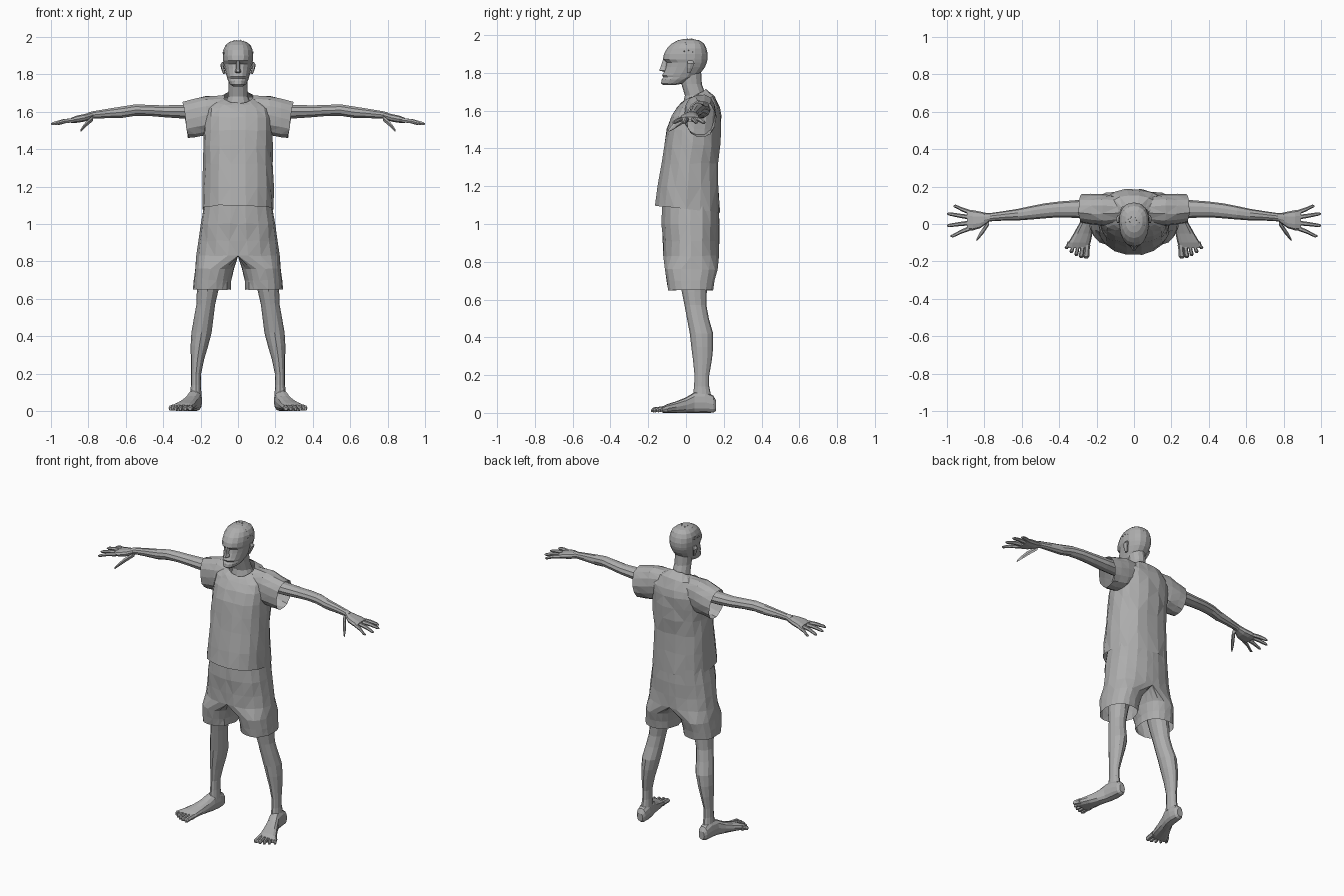
import bpy, bmesh, math, random
from mathutils import Vector, Matrix

random.seed(4)
grey = bpy.data.materials.new("plain_grey")
grey.diffuse_color = (0.42, 0.42, 0.42, 1)


def finish(name, bm, mirror=False):
    bmesh.ops.recalc_face_normals(bm, faces=bm.faces)
    me = bpy.data.meshes.new(name)
    bm.to_mesh(me)
    bm.free()
    me.materials.append(grey)
    ob = bpy.data.objects.new(name, me)
    bpy.context.collection.objects.link(ob)
    if mirror:
        ob.modifiers.new("mirror", 'MIRROR')
    return ob


def power(v, p):
    return math.copysign(abs(v) ** p, v)


def loft(name, rings, axis='z', n=10, p=1.0, caps=True, mirror=False,
         clamp=False, jitter=0.0, taper=0.0):
    """Skin oval rings (x, y, z, half_a, half_b, tilt) that cross the given axis."""
    bm = bmesh.new()
    loops = []
    for x, y, z, a, b, *t in rings:
        tilt = t[0] if t else 0
        loop = []
        for i in range(n):
            ang = 2 * math.pi * i / n
            c, s = power(math.cos(ang), p), power(math.sin(ang), p)
            u, v, w = a * c * (1 + taper * s), b * s, tilt * s
            off = {'z': (u, v, w), 'x': (w, u, v), 'y': (u, w, v)}[axis]
            co = Vector((x, y, z)) + Vector(off)
            if jitter:
                co += Vector([random.uniform(-jitter, jitter) for _ in range(3)])
            if clamp and (co.x < 0.006):
                co.x = 0
            loop.append(bm.verts.new(co))
        loops.append(loop)
    for l0, l1 in zip(loops, loops[1:]):
        for i in range(n):
            j = (i + 1) % n
            bm.faces.new((l0[i], l0[j], l1[j], l1[i]))
    if caps:
        bm.faces.new(loops[0])
        bm.faces.new(loops[-1])
    bmesh.ops.recalc_face_normals(bm, faces=bm.faces)
    if clamp:  # remove the wall on the centre line
        wall = [f for f in bm.faces if all(v.co.x < 1e-5 for v in f.verts)]
        bmesh.ops.delete(bm, geom=wall, context='FACES')
    if jitter:
        bmesh.ops.triangulate(bm, faces=bm.faces)
    return finish(name, bm, mirror)


def upright(rows):
    """Rows of (z, half_width, y_front, y_back, tilt) to rings."""
    return [(0, (f + k) / 2, z, w, (k - f) / 2, *t) for z, w, f, k, *t in rows]


# Shirt body, open at hem and neck
loft("shirt_body", upright([
    (1.08, .192, -.166, .18, -.02), (1.2, .188, -.15, .175), (1.32, .184, -.132, .172),
    (1.42, .183, -.118, .18), (1.5, .184, -.104, .186), (1.57, .183, -.078, .186),
    (1.615, .175, -.05, .178), (1.655, .135, -.035, .155, .02),
    (1.68, .076, -.02, .108, .032)]), n=18, p=.85, caps=False, jitter=.004)

# Sleeves, wide and open at the cuff
loft("sleeves", [
    (.08, .075, 1.6, .075, .088), (.17, .075, 1.58, .085, .106),
    (.23, .077, 1.567, .082, .104), (.282, .08, 1.555, .076, .096, .014)],
    'x', n=14, p=.9, caps=False, mirror=True, jitter=.003)

# Shorts: one half from waist to leg hem, mirrored
loft("shorts", [
    (0, .025, 1.12, .18, .15), (0, .024, 1.0, .198, .154), (0, .026, .91, .21, .15),
    (.004, .027, .83, .218, .148), (.125, .027, .76, .104, .14),
    (.137, .026, .7, .1, .128), (.14, .025, .65, .1, .12)],
    n=18, p=.85, caps=False, mirror=True, clamp=True, jitter=.003)

# Neck
loft("neck", [(0, .055, 1.62, .08, .075), (0, .05, 1.68, .054, .056),
              (0, .03, 1.74, .05, .054), (0, .02, 1.81, .053, .06)], n=12)

# Head, rings follow chin, lips, eye recess, brow and crown
loft("head", upright([
    (1.735, .026, -.12, -.06), (1.745, .042, -.132, -.01), (1.765, .053, -.129, .03),
    (1.777, .057, -.119, .055), (1.787, .06, -.127, .065), (1.8, .064, -.119, .078),
    (1.83, .071, -.108, .1), (1.855, .076, -.103, .11), (1.872, .08, -.122, .114),
    (1.9, .081, -.117, .115), (1.93, .078, -.1, .108), (1.955, .067, -.075, .096),
    (1.972, .046, -.045, .072), (1.98, .018, -.01, .03)]), n=16, p=.9, taper=.1)

# Nose
loft("nose", [(0, -.1, 1.806, .012, .022), (0, -.118, 1.813, .017, .028),
              (0, -.113, 1.83, .011, .025), (0, -.107, 1.872, .009, .016)], n=6)

# Ears
loft("ears", [(.072, .015, 1.8, .006, .01), (.08, .02, 1.825, .009, .017),
              (.086, .026, 1.85, .009, .022), (.078, .022, 1.866, .006, .014)],
     n=6, mirror=True)

# Hair: small tilted spikes over the crown and the back of the head
bm = bmesh.new()
centre = Vector((0, .005, 1.885))
for i in range(80):
    ang = random.uniform(-.35, math.pi + .35)
    up = random.uniform(.25, 1.35)
    d = Vector((math.cos(ang) * math.cos(up), math.sin(ang) * math.cos(up), math.sin(up)))
    pos = centre + Vector((d.x * .079, d.y * .104, d.z * .091))
    lean = d + Vector([random.uniform(-.6, .6) for _ in range(3)])
    rot = lean.to_track_quat('Z', 'Y').to_matrix().to_4x4()
    bmesh.ops.create_cone(bm, segments=4, radius1=.01, radius2=0, depth=.024,
                          cap_ends=True, matrix=Matrix.Translation(pos) @ rot)
finish("hair", bm)

# Arms, from inside the sleeve to the wrist
loft("arms", [
    (.16, .08, 1.605, .05, .045), (.3, .08, 1.6, .048, .038), (.4, .078, 1.602, .042, .033),
    (.48, .07, 1.607, .04, .031), (.55, .06, 1.608, .036, .032), (.62, .05, 1.597, .031, .032),
    (.7, .043, 1.59, .025, .026), (.77, .036, 1.583, .022, .021),
    (.8, .03, 1.576, .027, .021)], 'x', n=10, mirror=True)

# Palms
loft("palms", [
    (.78, .033, 1.579, .024, .02), (.82, .022, 1.567, .044, .021),
    (.86, .02, 1.56, .054, .02), (.893, .022, 1.553, .055, .014)],
    'x', n=10, p=.8, mirror=True)

# Fingers: (base y, tip x, tip y)
for k, (by, tx, ty) in enumerate([(.062, .965, .095), (.036, .998, .054),
                                  (.006, 1.0, -.008), (-.022, .98, -.064)]):
    bx, bz, tz = .875, 1.555, 1.534
    mid = ((bx + tx) / 2, (by + ty) / 2, 1.549)
    loft(f"finger_{k + 1}", [
        (bx, by, bz, .013, .013), (*mid, .011, .012),
        (tx - .012, ty, tz + .003, .009, .009), (tx, ty, tz, .004, .004)],
        'x', n=6, mirror=True)
loft("thumbs", [
    (.775, .01, 1.565, .018, .017), (.805, -.035, 1.54, .017, .017),
    (.828, -.066, 1.515, .013, .013), (.842, -.088, 1.497, .006, .007)],
    'x', n=6, mirror=True)

# Legs, from inside the shorts to the ankle
loft("legs", [
    (.145, .04, .78, .07, .085), (.163, .044, .64, .057, .066), (.172, .05, .57, .05, .058),
    (.183, .063, .5, .052, .058), (.195, .082, .42, .054, .062), (.206, .086, .35, .047, .058),
    (.216, .087, .28, .036, .05), (.224, .084, .2, .027, .039), (.225, .083, .14, .026, .04),
    (.226, .085, .08, .032, .05)], n=12, mirror=True)

# Feet, heel to ball
loft("feet", [
    (.226, .16, .038, .02, .026), (.227, .145, .046, .031, .045), (.228, .1, .056, .037, .056),
    (.236, .045, .055, .037, .055), (.253, 0, .041, .041, .041), (.272, -.05, .031, .05, .031),
    (.292, -.1, .023, .06, .023), (.3, -.128, .017, .058, .016)],
    'y', n=12, p=.8, mirror=True)

# Toes, big to little
for k in range(5):
    f = k / 4
    r = .017 - .006 * min(1, 2 * f)
    bx, by = .25 + .094 * f, -.112 + .018 * f
    tx, ty = .256 + .104 * f, -.184 + .05 * f * f
    loft(f"toe_{k + 1}", [
        (bx, by, .02, r, .018), ((bx + tx) / 2, (by + ty) / 2, .019, r * .85, .015),
        (tx, ty + .01, .016, r, .015), (tx, ty, .012, r * .5, .008)],
        'y', n=6, mirror=True)
